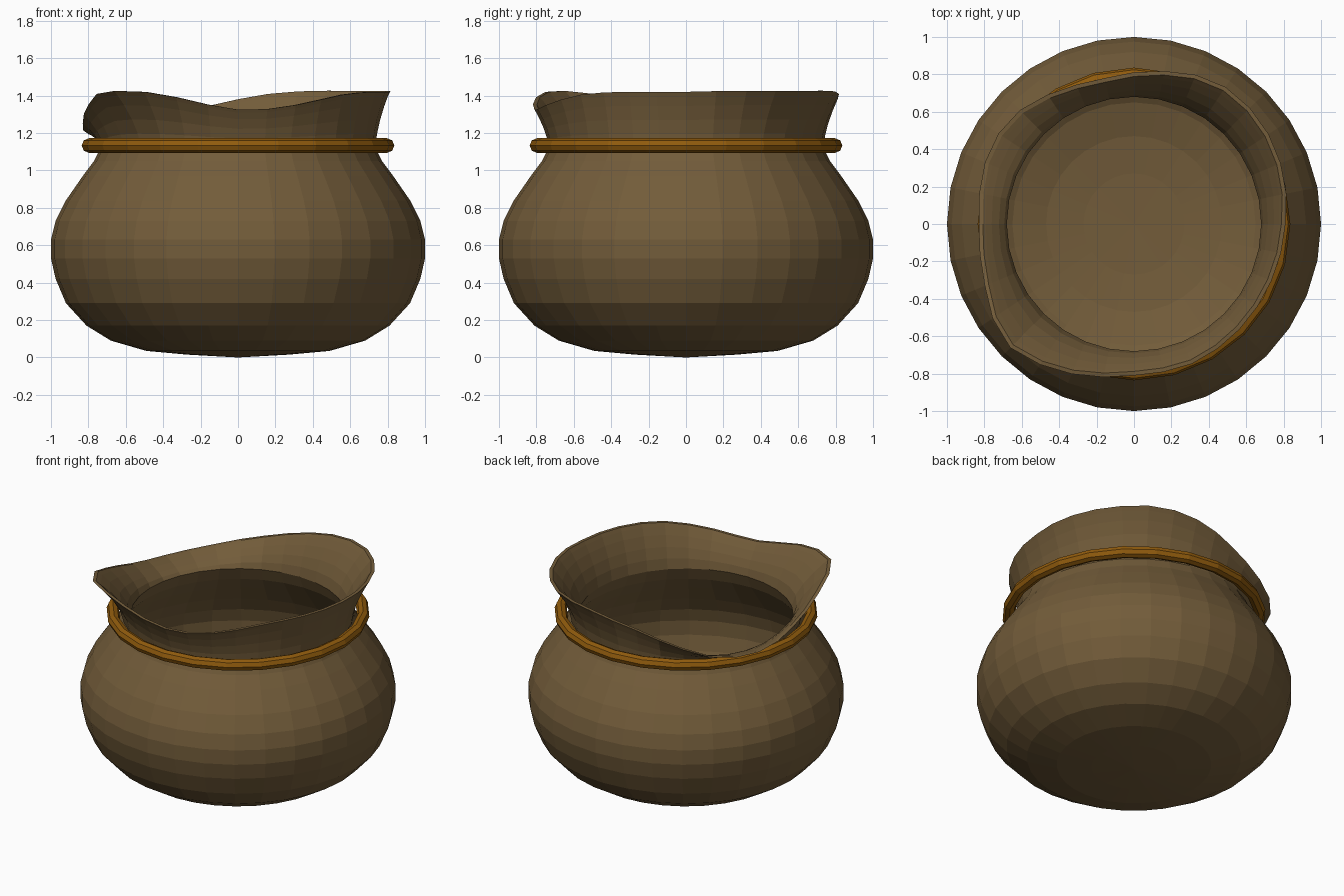
import bpy, bmesh, math

if "Cube" in bpy.data.objects:
    bpy.data.objects.remove(bpy.data.objects["Cube"])

SEG = 32

def material(name, rgb):
    m = bpy.data.materials.new(name)
    m.diffuse_color = (*rgb, 1)
    m.use_nodes = True
    m.node_tree.nodes["Principled BSDF"].inputs["Base Color"].default_value = m.diffuse_color
    return m

brown = material("brown leather", (0.17, 0.107, 0.042))
orange = material("orange cord", (0.28, 0.105, 0.004))

# flared rim: azimuth in degrees, radius, height
RIM = [(0, .81, 1.42), (16, .84, 1.425), (42, .874, 1.425), (60, .878, 1.425),
       (78, .835, 1.41), (103, .795, 1.34), (123, .83, 1.26), (140, .87, 1.20),
       (160, .86, 1.195), (178, .83, 1.245), (200, .855, 1.34), (214, .91, 1.41),
       (226, .935, 1.425), (240, .887, 1.41), (270, .81, 1.325), (290, .81, 1.345),
       (315, .797, 1.405), (336, .795, 1.42)]

def rim(deg):
    """Smooth periodic interpolation of the rim points."""
    n = len(RIM)
    i = max(k for k in range(n) if RIM[k][0] <= deg)
    p = [RIM[(i + k) % n] for k in (-1, 0, 1, 2)]
    t = (deg - p[1][0]) / ((p[2][0] - p[1][0]) % 360)
    def cr(a, b, c, d):
        return b + .5 * t * (c - a + t * (2*a - 5*b + 4*c - d + t * (3*(b - c) + d - a)))
    return cr(*[q[1] for q in p]), cr(*[q[2] for q in p])

# lower body profile (radius, height) from the base to the neck
OUTER = [(.27, .015), (.49, .035), (.68, .09), (.81, .17), (.92, .29), (.975, .42),
         (1, .53), (1, .63), (.975, .73), (.92, .84), (.83, .97), (.77, 1.05), (.735, 1.12)]
INNER = [(.27, .06), (.47, .08), (.65, .13), (.77, .20), (.875, .31), (.93, .43),
         (.955, .53), (.955, .63), (.93, .72), (.875, .82), (.785, .94), (.72, 1.03), (.68, 1.12)]
FLARE = [.25, .5, .75, .92]

def ring(bm, fn):
    out = []
    for k in range(SEG):
        a = 2 * math.pi * k / SEG
        r, z = fn(360 * k / SEG)
        out.append(bm.verts.new((r * math.cos(a), r * math.sin(a), z)))
    return out

def flare(t, neck, lip):
    def fn(deg):
        r, z = rim(deg)
        r -= lip
        return neck + (r - neck) * t ** 1.6, 1.12 + (z - 1.12) * t
    return fn

# pouch: outer wall, lip and inner wall as one loft
bm = bmesh.new()
rings = [ring(bm, lambda d, p=p: p) for p in OUTER]
rings += [ring(bm, flare(t, .735, 0)) for t in FLARE + [1]]
rings += [ring(bm, flare(t, .68, .022)) for t in [1] + FLARE[::-1]]
rings += [ring(bm, lambda d, p=p: p) for p in INNER[::-1]]
for a, b in zip(rings, rings[1:]):
    for k in range(SEG):
        j = (k + 1) % SEG
        bm.faces.new((a[k], a[j], b[j], b[k]))
for loop, z, flip in ((rings[0], 0, True), (rings[-1], .055, False)):
    c = bm.verts.new((0, 0, z))
    for k in range(SEG):
        a, b = loop[k], loop[(k + 1) % SEG]
        bm.faces.new((b, a, c) if flip else (a, b, c))
bmesh.ops.recalc_face_normals(bm, faces=bm.faces)
me = bpy.data.meshes.new("pouch")
bm.to_mesh(me)
bm.free()
me.materials.append(brown)
bpy.context.collection.objects.link(bpy.data.objects.new("pouch", me))

# cord tied around the neck
bpy.ops.mesh.primitive_torus_add(major_segments=24, minor_segments=8, major_radius=.797,
                                 minor_radius=.039, location=(0, 0, 1.133))
cord = bpy.context.object
cord.name = "neck_cord"
cord.data.materials.append(orange)
